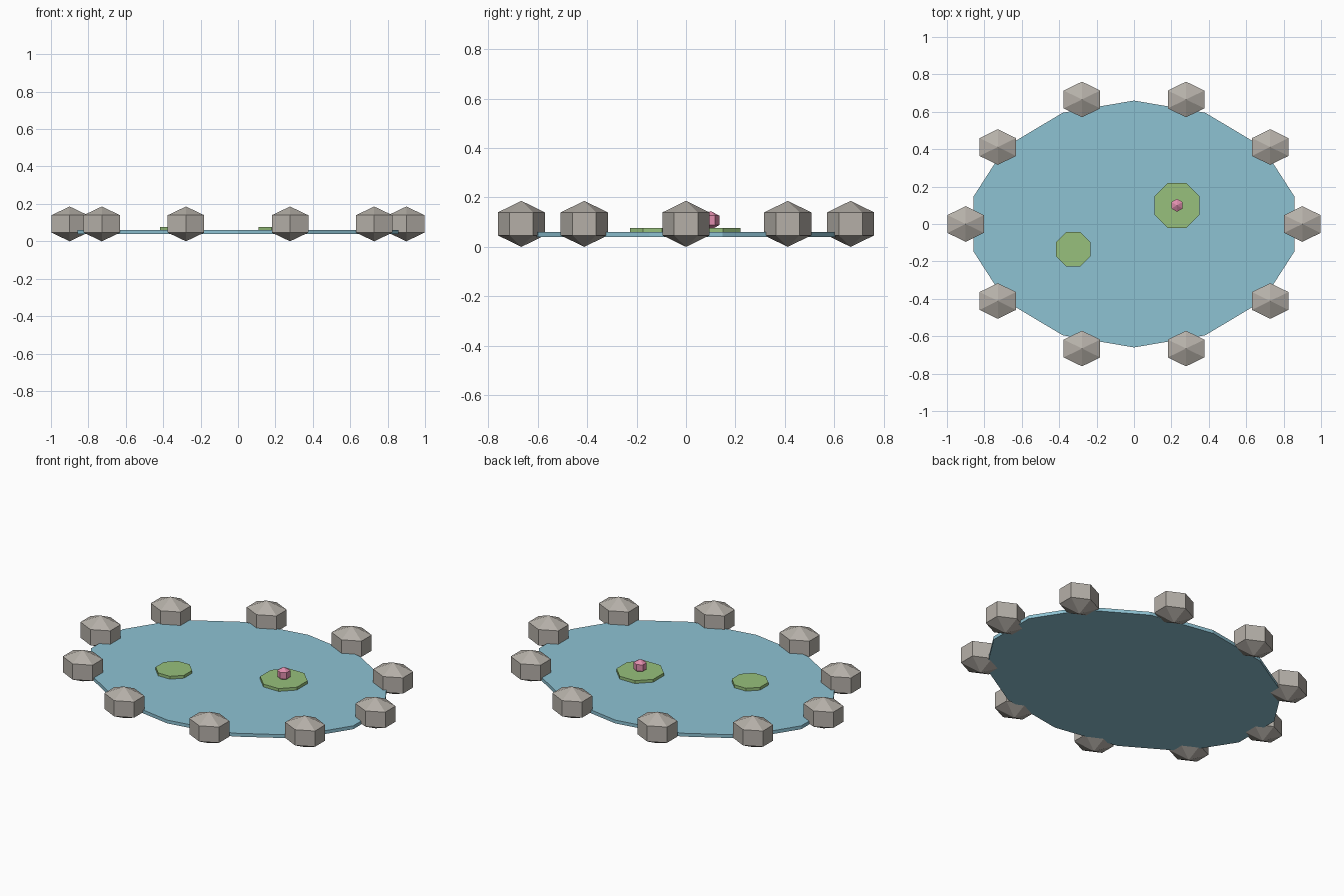
import bpy, math

if "Cube" in bpy.data.objects:
    bpy.data.objects.remove(bpy.data.objects["Cube"])


def material(name, rgb):
    m = bpy.data.materials.new(name)
    m.diffuse_color = (*rgb, 1)
    m.use_nodes = True
    m.node_tree.nodes["Principled BSDF"].inputs["Base Color"].default_value = m.diffuse_color
    return m


WATER = material("water_blue", (0.27, 0.54, 0.65))
LEAF = material("leaf_green", (0.31, 0.53, 0.20))
PETAL = material("petal_pink", (0.75, 0.27, 0.42))
STONE = material("stone_grey", (0.46, 0.43, 0.39))


def finish(name, mat, scale=(1, 1, 1)):
    ob = bpy.context.object
    ob.name = name
    ob.scale = scale
    bpy.ops.object.transform_apply(location=False, rotation=True, scale=True)
    ob.data.materials.append(mat)
    return ob


def disc(name, sides, rx, ry, x, y, z0, z1, turn, mat):
    bpy.ops.mesh.primitive_cylinder_add(
        vertices=sides, radius=1, depth=z1 - z0, location=(x, y, (z0 + z1) / 2))
    ob = bpy.context.object
    ob.rotation_euler.z = turn
    return finish(name, mat, (rx, ry, 1))


def lump(name, x, y, z, radii, mat):
    # six-sided faceted ball with two rings, corners pointing along y
    bpy.ops.mesh.primitive_uv_sphere_add(
        segments=6, ring_count=3, radius=1, location=(x, y, z))
    return finish(name, mat, radii)


# Pond surface
disc("water", 14, 0.88, 0.66, 0, 0, 0.04, 0.06, 0, WATER)

# Ring of border stones
for i in range(10):
    a = math.tau * i / 10
    lump(f"border_stone_{i + 1}", 0.9 * math.cos(a), 0.7 * math.sin(a), 0.093,
         (0.13, 0.11, 0.093), STONE)

# Lily pads and flower
disc("lily_pad_large", 8, 0.13, 0.13, 0.23, 0.10, 0.058, 0.077, math.pi / 8, LEAF)
disc("lily_pad_small", 8, 0.10, 0.10, -0.325, -0.135, 0.058, 0.077, math.pi / 8, LEAF)
lump("lily_flower", 0.23, 0.10, 0.107, (0.04, 0.04, 0.038), PETAL)
